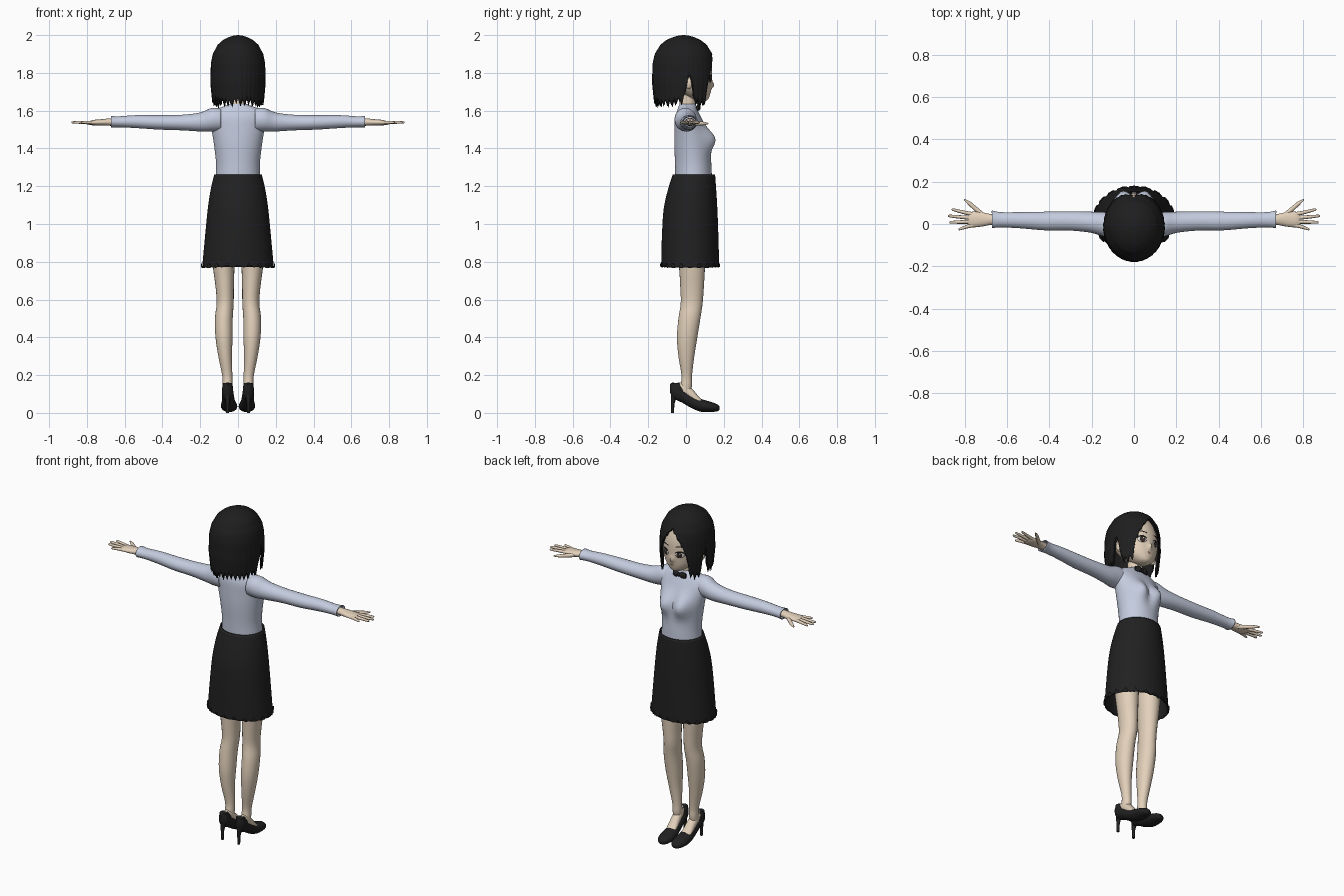
import bpy, bmesh, random
from math import sin, cos, pi, exp, radians, degrees
from mathutils import Vector
from mathutils.bvhtree import BVHTree

if "Cube" in bpy.data.objects:
    bpy.data.objects.remove(bpy.data.objects["Cube"], do_unlink=True)
random.seed(4)


def material(name, r, g, b):
    m = bpy.data.materials.new(name)
    m.use_nodes = True
    m.diffuse_color = (r, g, b, 1)
    shader = m.node_tree.nodes["Principled BSDF"]
    shader.inputs["Base Color"].default_value = (r, g, b, 1)
    shader.inputs["Roughness"].default_value = 0.8
    return m


SKIN = material("skin", 0.76, 0.63, 0.49)
SHIRT = material("shirt pale blue", 0.55, 0.6, 0.73)
BLACK = material("cloth black", 0.015, 0.015, 0.016)
HAIR = material("hair black", 0.013, 0.013, 0.014)
WHITE = material("eye white", 0.8, 0.8, 0.8)
IRIS = material("iris brown", 0.04, 0.025, 0.02)
LIP = material("lip pink", 0.55, 0.25, 0.2)


def finish(name, bm, mat, thickness=0):
    bmesh.ops.recalc_face_normals(bm, faces=bm.faces)
    mesh = bpy.data.meshes.new(name)
    bm.to_mesh(mesh)
    bm.free()
    mesh.materials.append(mat)
    ob = bpy.data.objects.new(name, mesh)
    bpy.context.collection.objects.link(ob)
    if thickness:
        mod = ob.modifiers.new("thickness", "SOLIDIFY")
        mod.thickness = thickness
    return ob


def skin_rings(bm, rings, caps=True):
    rows = [[bm.verts.new(p) for p in ring] for ring in rings]
    for a, b in zip(rows, rows[1:]):
        for i in range(len(a)):
            j = (i + 1) % len(a)
            bm.faces.new((a[i], a[j], b[j], b[i]))
    if caps:
        bm.faces.new(rows[0])
        bm.faces.new(rows[-1])


def spline(keys, steps=4):
    """Smooth rows of numbers through the key rows."""
    keys = [Vector(k) for k in keys]
    out = []
    for i in range(len(keys) - 1):
        p0, p1, p2 = keys[max(i - 1, 0)], keys[i], keys[i + 1]
        p3 = keys[min(i + 2, len(keys) - 1)]
        for s in range(steps):
            t = s / steps
            out.append(p1 + (p2 - p0) * (t / 2)
                       + (p0 * 2 - p1 * 5 + p2 * 4 - p3) * (t * t / 2)
                       + (p1 * 3 - p0 - p2 * 3 + p3) * (t ** 3 / 2))
    return out + [keys[-1]]


def loft(name, keys, mat, axis="z", side=1, n=24, caps=True, shape=None, thickness=0):
    """Elliptical rings (along, centre u, centre v, radius u, radius v)."""
    rings = []
    for t, u, v, ru, rv in spline(keys):
        ring = []
        for i in range(n):
            a = 2 * pi * i / n
            p, q = u + abs(ru) * cos(a), v + abs(rv) * sin(a)
            x, y, z = {"z": (p, q, t), "x": (t, p, q), "y": (p, t, q)}[axis]
            if shape:
                x, y, z = shape(x, y, z, a)
            ring.append((x * side, y, z))
        rings.append(ring)
    bm = bmesh.new()
    skin_rings(bm, rings, caps)
    return finish(name, bm, mat, thickness)


def ball(name, at, size, mat):
    bm = bmesh.new()
    bmesh.ops.create_uvsphere(bm, u_segments=20, v_segments=12, radius=1)
    bmesh.ops.scale(bm, vec=size, verts=bm.verts)
    bmesh.ops.translate(bm, vec=at, verts=bm.verts)
    return finish(name, bm, mat)


def table(keys, x):
    for (x0, y0), (x1, y1) in zip(keys, keys[1:]):
        if x <= x1:
            return y0 + (y1 - y0) * max(0, x - x0) / (x1 - x0)
    return keys[-1][1]


# Shirt body with bust
def bust(x, y, z, a):
    front = max(0, sin(a)) ** 0.5
    return x, y + 0.05 * front * exp(-((abs(x) - 0.06) / 0.05) ** 2 - ((z - 1.45) / 0.06) ** 2), z


loft("shirt_body", [(1.24, 0, .04, .118, .097), (1.32, 0, .038, .116, .096), (1.42, 0, .03, .127, .092),
                    (1.5, 0, .022, .14, .083), (1.56, 0, .012, .152, .07), (1.6, 0, .008, .13, .055),
                    (1.625, 0, .008, .07, .046), (1.635, 0, .008, .05, .042)], SHIRT, n=48, shape=bust)


# Skirt with scalloped hem
def scallop(x, y, z, a):
    return x, y, z + (0.022 * (1 - abs(sin(10 * a))) if z < 0.771 else 0)


loft("skirt", [(1.262, 0, .042, .126, .112), (1.18, 0, .032, .145, .128), (1.08, 0, .024, .16, .142),
               (.95, 0, .022, .173, .149), (.8, 0, .022, .187, .153), (.77, 0, .022, .19, .153)],
     BLACK, n=120, caps=False, shape=scallop, thickness=0.006)

# Neck, head with a small nose, collar bow
loft("neck", [(1.56, 0, .005, .05, .045), (1.64, 0, .008, .042, .042), (1.74, 0, .01, .045, .045)], SKIN)


def nose(x, y, z, a):
    return x, y + 0.016 * max(0, sin(a)) * exp(-(x / 0.012) ** 2 - ((z - 1.735) / 0.016) ** 2), z


head = loft("head", [(1.65, 0, .08, .015, .02), (1.66, 0, .073, .04, .044), (1.69, 0, .052, .078, .076),
                     (1.73, 0, .034, .103, .1), (1.78, 0, .018, .116, .12), (1.85, 0, .005, .12, .128),
                     (1.92, 0, -.005, .1, .11), (1.96, 0, -.01, .05, .06)], SKIN, n=64, shape=nose)
for s in (-1, 1):
    tag = "left" if s < 0 else "right"
    loft(tag + "_bow_loop", [(0, .062, 1.615, .008, .008), (.02, .066, 1.617, .012, .018),
                             (.042, .06, 1.615, .006, .014)], BLACK, "x", s, 12)
ball("bow_knot", (0, .066, 1.615), (.011, .01, .012), BLACK)

# Painted face, laid on the head surface
surface = BVHTree.FromPolygons([v.co for v in head.data.vertices], [p.vertices for p in head.data.polygons])


def patch(name, x, z, rx, rz, mat, lift, bend=0):
    bm = bmesh.new()
    rings = []
    for k in (0.05, 0.35, 0.7, 1):
        ring = []
        for i in range(24):
            dx, dz = k * cos(i * pi / 12), k * sin(i * pi / 12)
            px, pz = x + rx * dx, z + rz * dz - bend * dx * dx
            hit = surface.ray_cast(Vector((px, 1, pz)), Vector((0, -1, 0)))[0]
            ring.append((px, hit.y + lift, pz))
        rings.append(ring)
    skin_rings(bm, rings, False)
    bm.faces.new([v for v in list(bm.verts)[:24]])
    finish(name, bm, mat, 0.001)


for s in (-1, 1):
    tag = "left_" if s < 0 else "right_"
    patch(tag + "eye_white", s * .047, 1.768, .023, .018, WHITE, .001)
    patch(tag + "iris", s * .046, 1.768, .014, .018, IRIS, .0025)
    patch(tag + "glint", s * .046 - .004, 1.776, .004, .004, WHITE, .004)
    patch(tag + "upper_lash", s * .048, 1.788, .026, .004, HAIR, .003, .01)
    patch(tag + "brow", s * .048, 1.818, .025, .003, HAIR, .002, .006)
    ball(tag + "ear", (s * .118, .015, 1.745), (.016, .02, .03), SKIN)
patch("mouth", 0, 1.698, .015, .003, LIP, .0015, -.002)

# Hair: bob with a centre parting, long side locks and ragged tips
WIDTH = [(1.6, .13), (1.65, .138), (1.75, .147), (1.85, .144), (1.9, .134), (1.95, .107),
         (1.975, .078), (1.99, .048), (1.997, .025), (2, .004)]
EDGE = [(0, 1.91), (14, 1.87), (28, 1.81), (36, 1.75), (42, 1.63), (60, 1.61), (70, 1.63),
        (74, 1.74), (83, 1.75), (87, 1.66), (92, 1.625), (180, 1.615)]


def hair(name, scale, rows=28, cols=180, strand=5):
    tips = [random.uniform(0, 0.025) for _ in range(cols // strand)]
    rings = []
    for r in range(rows + 1):
        t = (r / rows) ** 1.7
        ring = []
        for i in range(cols):
            a = 2 * pi * i / cols
            d = degrees(min(a, 2 * pi - a))
            ragged = tips[i // strand] + 0.03 * abs((i % strand) / 2 - 1)
            low = table(EDGE, d) + ragged * (0.3 if d < 36 else 1)
            z = 2 - (2 - low) * t
            groove = 1 - 0.012 * t * abs((i % strand) / 2 - 1)
            w = table(WIDTH, z) * scale * groove
            ring.append((w * sin(a), -.013 + 1.14 * w * cos(a), z - (1 - scale) * 0.1))
        rings.append(ring)
    bm = bmesh.new()
    skin_rings(bm, rings, False)
    bm.faces.new(list(bm.verts)[:cols])
    finish(name, bm, HAIR, 0.004)


hair("hair_outer", 1)
hair("hair_inner", 0.95)

# Arms, hands, legs and shoes, made once for each side
FINGERS = {"index": (.045, .862, .068), "middle": (.028, .88, .038),
           "ring": (.011, .872, .008), "little": (-.004, .83, -.024)}
for s in (-1, 1):
    tag = "left_" if s < 0 else "right_"
    loft(tag + "sleeve", [(.09, -.002, 1.552, .055, .06), (.14, -.002, 1.552, .058, .062),
                          (.2, .008, 1.54, .05, .05), (.3, .014, 1.537, .045, .041), (.42, .014, 1.538, .044, .038),
                          (.54, .018, 1.542, .038, .034), (.63, .02, 1.541, .036, .029),
                          (.672, .022, 1.541, .042, .031)], SHIRT, "x", s, 28, caps=False, thickness=.004)
    loft(tag + "palm", [(.6, .02, 1.54, .026, .022), (.67, .021, 1.54, .025, .02), (.72, .022, 1.538, .034, .017),
                        (.765, .021, 1.537, .037, .014), (.785, .021, 1.537, .03, .008)], SKIN, "x", s)
    for finger, (y0, x1, y1) in FINGERS.items():
        mid = (.76 + x1) / 2
        loft(tag + finger + "_finger", [(.755, y0, 1.537, .01, .01), (mid, (y0 + y1) / 2, 1.538, .0085, .0085),
                                        (x1 - .006, y1, 1.538, .006, .006), (x1, y1, 1.538, .002, .002)],
             SKIN, "x", s, 10)
    loft(tag + "thumb", [(.7, .03, 1.534, .014, .012), (.74, .064, 1.532, .014, .011),
                         (.775, .094, 1.532, .012, .009), (.803, .115, 1.532, .004, .004)], SKIN, "x", s, 12)
    loft(tag + "leg", [(1.1, .08, .025, .075, .085), (.9, .078, .028, .066, .078), (.76, .075, .032, .056, .068),
                       (.66, .07, .032, .048, .062), (.58, .068, .03, .045, .058), (.5, .075, .018, .047, .058),
                       (.4, .074, .006, .045, .054), (.3, .068, .002, .036, .042), (.2, .057, .004, .027, .028),
                       (.15, .055, .002, .026, .03), (.11, .055, -.005, .024, .03)], SKIN, side=s)
    loft(tag + "foot", [(-.045, .055, .135, .02, .025), (-.01, .054, .125, .025, .034), (.03, .052, .095, .028, .035),
                        (.07, .05, .062, .03, .022), (.1, .049, .045, .025, .012)], SKIN, "y", s)
    loft(tag + "shoe", [(-.085, .055, .13, .008, .022), (-.065, .055, .118, .027, .042),
                        (-.02, .053, .092, .031, .038), (.03, .051, .06, .035, .035), (.08, .048, .04, .042, .034),
                        (.13, .046, .032, .042, .027), (.165, .045, .027, .028, .019),
                        (.178, .045, .025, .008, .008)], BLACK, "y", s)
    loft(tag + "heel", [(0, .055, -.071, .008, .008), (.05, .055, -.07, .009, .01),
                        (.09, .055, -.062, .016, .018), (.12, .055, -.055, .024, .026)], BLACK, side=s, n=16)
    # Raised counter wrapping the back of the ankle
    loft(tag + "shoe_counter", [(.1, .055, -.04, .03, .042), (.13, .055, -.046, .029, .037),
                                (.158, .055, -.056, .024, .022)], BLACK, side=s, n=20)

bpy.ops.object.select_all(action="DESELECT")
for ob in bpy.context.scene.objects:
    if ob.type == "MESH":
        ob.select_set(True)
        bpy.context.view_layer.objects.active = ob
bpy.ops.object.shade_smooth_by_angle(angle=radians(45))
